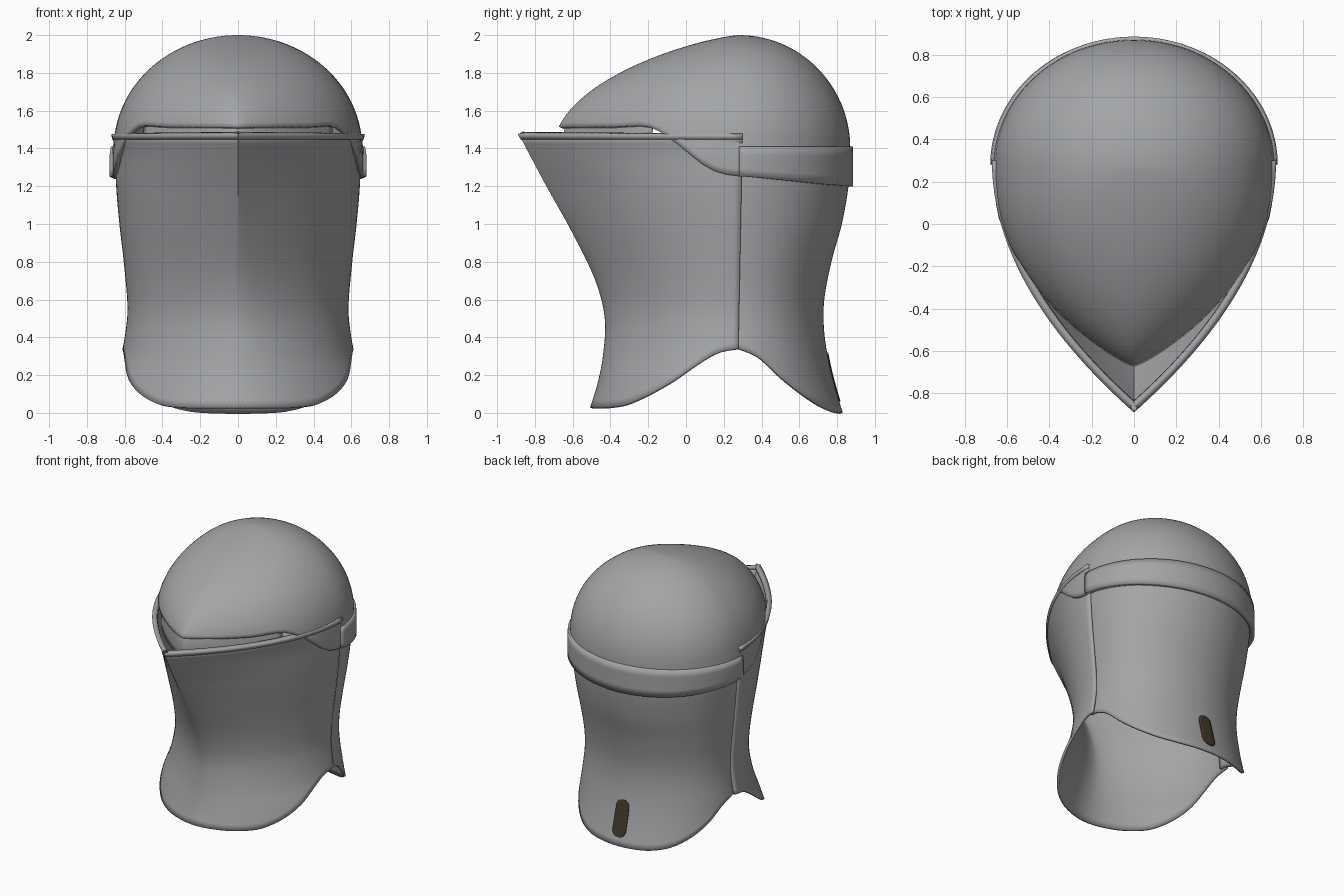
import bpy, bmesh
from math import sin, cos, radians, sqrt, pi

cube = bpy.data.objects.get("Cube")
if cube:
    bpy.data.objects.remove(cube)


def material(name, rgb, metallic=0.0):
    m = bpy.data.materials.new(name)
    m.use_nodes = True
    m.diffuse_color = (*rgb, 1)
    m.node_tree.nodes["Principled BSDF"].inputs["Base Color"].default_value = (*rgb, 1)
    return m


steel = material("grey steel", (0.37, 0.375, 0.385))
leather = material("dark brown leather", (0.055, 0.038, 0.021))


def curve(pts, t):
    """Smooth curve through sorted (t, value) points."""
    t = min(max(t, pts[0][0]), pts[-1][0])
    n = len(pts) - 1
    i = next(k for k in range(n) if t <= pts[k + 1][0])

    def slope(k):
        a, b = pts[max(k - 1, 0)], pts[min(k + 1, n)]
        return (b[1] - a[1]) / (b[0] - a[0])
    (x0, y0), (x1, y1) = pts[i], pts[i + 1]
    d = x1 - x0
    f = (t - x0) / d
    g = f * f * (3 - 2 * f)
    return (y0 + (y1 - y0) * g + d * slope(i) * f * (1 - f) ** 2
            - d * slope(i + 1) * f * f * (1 - f))


def section(ang, mid, front, back, width, keel, power):
    """Point on a teardrop outline: round at the back, keeled at the front."""
    s, c = sin(ang), cos(ang)
    if s <= 0:
        return width * c, mid - s * (back - mid)
    half = (1 - keel) * abs(c) + keel * (1 - s ** power)
    return (half if c > 0 else -half) * width, mid - s * (mid - front)


def sheet(name, fn, u0, u1, nu, nv, mat, thick, closed=False):
    """Grid surface from fn(angle, 0..1), thickened inwards."""
    bm = bmesh.new()
    cols = []
    for i in range(nu if closed else nu + 1):
        a = radians(u0 + (u1 - u0) * i / nu)
        cols.append([bm.verts.new(fn(a, j / nv)) for j in range(nv + 1)])
    for i in range(nu):
        p, q = cols[i], cols[(i + 1) % len(cols)]
        for j in range(nv):
            bm.faces.new((p[j], p[j + 1], q[j + 1], q[j]))
    bmesh.ops.remove_doubles(bm, verts=bm.verts, dist=0.0005)
    me = bpy.data.meshes.new(name)
    bm.to_mesh(me)
    bm.free()
    me.materials.append(mat)
    ob = bpy.data.objects.new(name, me)
    bpy.context.collection.objects.link(ob)
    if thick:
        mod = ob.modifiers.new("thickness", "SOLIDIFY")
        mod.thickness, mod.offset = thick, -1
    bpy.ops.object.select_all(action="DESELECT")
    ob.select_set(True)
    bpy.context.view_layer.objects.active = ob
    bpy.ops.object.shade_smooth_by_angle(angle=radians(38))
    return ob


# Skull dome: round bowl drawn forward into a keeled peak
EDGE = [(-0.7, 1.515), (-0.4, 1.515), (-0.2, 1.515), (-0.05, 1.43), (0.1, 1.31),
        (0.2, 1.265), (0.35, 1.25), (0.7, 1.215), (0.88, 1.2)]


def dome_at(ang, z, off=0.0, low=0.0):
    h = min(max((z - 1.4) / 0.6, low), 1)
    r = sqrt(1 - h * h)
    lip = 0.006 if z < 1.4 else 0
    x, y = section(ang, 0.28, 0.28 - 0.98 * (1 - h * h) ** 0.75 - off,
                   0.28 + 0.59 * r + off, 0.658 * r + lip + off, 1 - h, 2.4)
    return x, y, z


def dome_edge(ang):
    s = sin(ang)
    return curve(EDGE, 0.28 - s * (0.96 if s > 0 else 0.59))


def dome(ang, v):
    z0 = dome_edge(ang)
    return dome_at(ang, z0 + (2 - z0) * sin(v * pi / 2))


def band(ang, v):
    z0 = dome_edge(ang) - 0.002
    return dome_at(ang, z0 + (1.41 - z0) * v, 0.015)


def face_plate(ang, v):
    return dome_at(ang, 1.34 + 0.22 * v, -0.035, 0.1)


sheet("skull_dome", dome, 0, 360, 96, 32, steel, 0.025, closed=True)
sheet("rear_band", band, 180, 360, 48, 4, steel, 0.03)
sheet("inner_face_plate", face_plate, 30, 150, 40, 4, steel, 0.012)

# Front plate: keeled wall, waisted at the neck and flared below
FRONT = [(0.02, -0.51), (0.15, -0.47), (0.3, -0.44), (0.5, -0.43), (0.7, -0.48),
         (0.95, -0.6), (1.22, -0.75), (1.475, -0.885)]
FRONT_W = [(0.02, 0.72), (0.1, 0.7), (0.2, 0.66), (0.3, 0.622), (0.4, 0.6),
           (0.55, 0.585), (0.8, 0.605), (1.0, 0.628), (1.2, 0.645),
           (1.36, 0.648), (1.475, 0.666)]
FRONT_HEM = [(0, 0.34), (0.15, 0.32), (0.3, 0.26), (0.5, 0.155), (0.75, 0.05),
             (0.88, 0.03), (1, 0.028)]


def seam(z):
    return 0.27 + 0.02 * z


def front_at(ang, z, off=0.0):
    keel = min(max(0.25 + (z - 0.2) * 0.75, 0.25), 1)
    x, y = section(ang, seam(z), curve(FRONT, z) - off, 0.8,
                   curve(FRONT_W, z) + off, keel, 2.0)
    return x, y, z


def front_plate(ang, v):
    z0 = curve(FRONT_HEM, max(sin(ang), 0))
    return front_at(ang, z0 + (1.465 - z0) * v)


def rim(ang, v):
    return front_at(ang, 1.447 + 0.028 * v, 0.005)


sheet("front_plate", front_plate, 0, 180, 72, 36, steel, 0.018)
sheet("front_plate_rim", rim, 0, 180, 72, 2, steel, 0.034)

# Neck guard: rounded rear wall tucked under the front plate and band
BACK = [(0, 0.83), (0.15, 0.785), (0.3, 0.75), (0.45, 0.73), (0.6, 0.732),
        (0.8, 0.77), (1.0, 0.825), (1.2, 0.86), (1.32, 0.862)]
BACK_W = [(0, 0.64), (0.15, 0.615), (0.3, 0.595), (0.5, 0.572), (0.65, 0.574),
          (0.8, 0.59), (1.0, 0.613), (1.2, 0.632), (1.32, 0.635)]
BACK_HEM = [(0, 0.34), (0.24, 0.29), (0.5, 0.17), (0.78, 0.05), (0.92, 0.01), (1, 0)]


def back_at(ang, z, off=0.0):
    x, y = section(ang, seam(z), -0.5, curve(BACK, z) + off,
                   curve(BACK_W, z) + off, 0, 2)
    return x, y, z


def neck_guard(ang, v):
    z0 = curve(BACK_HEM, max(-sin(ang), 0))
    return back_at(ang, z0 + (1.32 - z0) * v)


sheet("neck_guard", neck_guard, 177, 363, 72, 32, steel, 0.018)

# Strap: thin round-ended tab on the back of the neck guard
HALF, LOW, HIGH = 0.05, 0.06, 0.32


def strap(ang, v):
    z = LOW + (HIGH - LOW) * (1 - cos(v * pi)) / 2
    d = max(LOW + HALF - z, z - HIGH + HALF, 0)
    spread = sqrt(max(HALF ** 2 - d * d, 0)) / HALF
    mid = radians(270)
    return back_at(mid + (ang - mid) * spread, z, 0.007)


sheet("leather_strap", strap, 265, 275, 6, 20, leather, 0.006)
